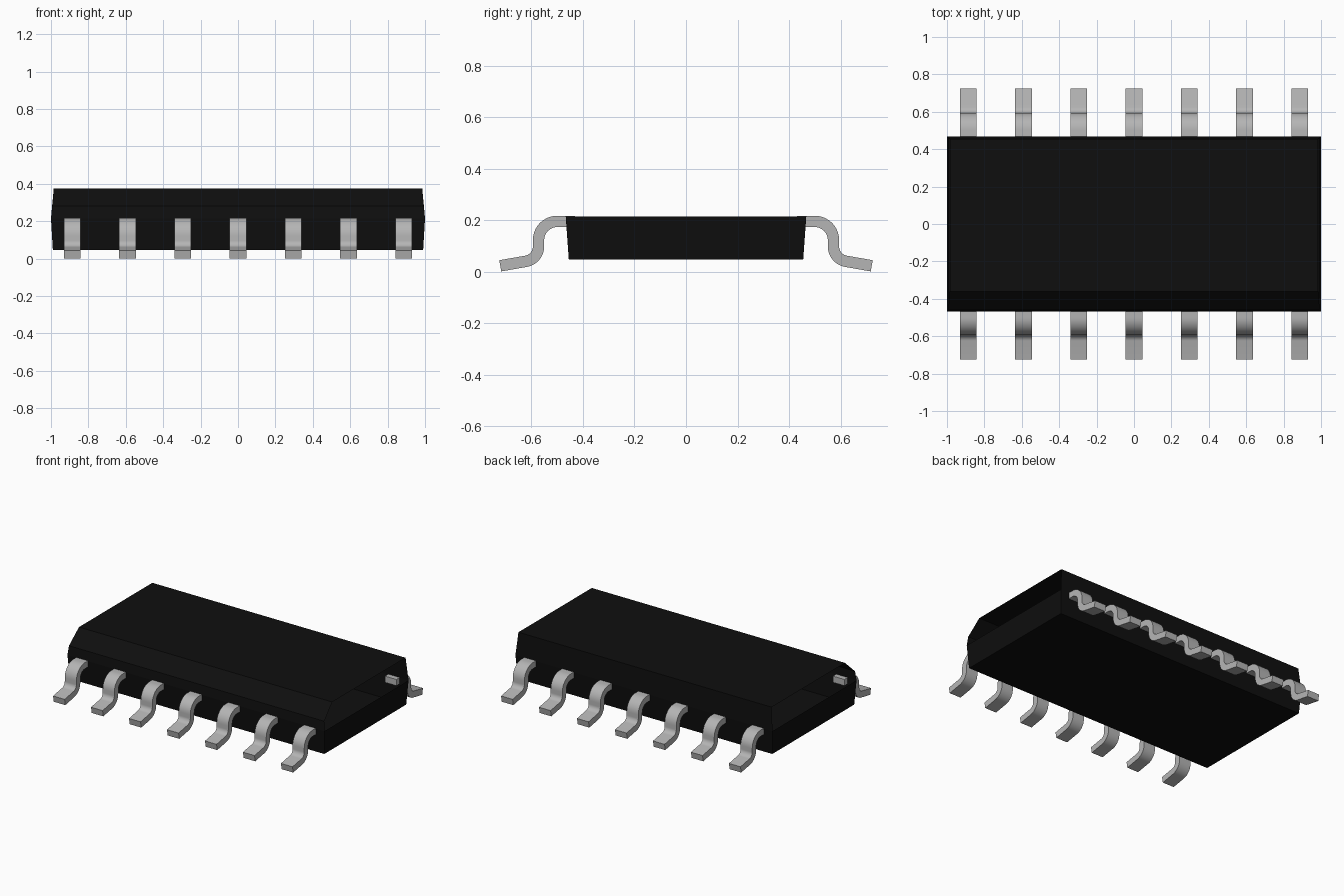
import bpy
import bmesh
from math import sin, cos, pi, radians
from mathutils import Vector

old = bpy.data.objects.get("Cube")
if old:
    bpy.data.objects.remove(old, do_unlink=True)


def make_material(name, value, roughness):
    mat = bpy.data.materials.new(name)
    mat.use_nodes = True
    colour = (value, value, value, 1)
    mat.diffuse_color = colour
    shader = mat.node_tree.nodes["Principled BSDF"]
    shader.inputs["Base Color"].default_value = colour
    shader.inputs["Roughness"].default_value = roughness
    return mat


def add_object(name, mesh):
    obj = bpy.data.objects.new(name, mesh)
    bpy.context.scene.collection.objects.link(obj)
    return obj


black = make_material("black plastic", 0.0045, 0.6)
grey = make_material("grey metal", 0.46, 0.4)

# Body shell: (half length, y, z) around the section, bottom front first
section = [(0.99, -0.455, 0.047), (1.0, -0.467, 0.215), (0.993, -0.46, 0.28),
           (0.985, -0.36, 0.375), (0.985, 0.455, 0.375),
           (1.0, 0.467, 0.215), (0.99, 0.455, 0.047)]
bm = bmesh.new()
left = [bm.verts.new((-x, y, z)) for x, y, z in section]
right = [bm.verts.new((x, y, z)) for x, y, z in section]
count = len(section)
for i in range(count):
    j = (i + 1) % count
    bm.faces.new((left[i], right[i], right[j], left[j]))
# End walls close only the lower half; the upper half is open
bm.faces.new([right[i] for i in (0, 6, 5, 1)])
bm.faces.new([left[i] for i in (1, 5, 6, 0)])
mesh = bpy.data.meshes.new("body")
bm.to_mesh(mesh)
bm.free()
mesh.materials.append(black)
add_object("body", mesh)


# Lead centre line in (y, z): shoulder, two bends and a sloping foot
def arc(cy, cz, radius, start, end, steps=10):
    angles = [radians(start + (end - start) * i / steps) for i in range(steps + 1)]
    return [Vector((cy + radius * cos(a), cz + radius * sin(a))) for a in angles]


slope = radians(10)
path = [Vector((0.43, 0.195))]
path += arc(0.50, 0.1225, 0.0725, 90, 0)
path += arc(0.6305, 0.0975, 0.058, 180, 260)
path.append(path[-1] + 0.102 * Vector((cos(slope), -sin(slope))))

# Sweep a rectangular strip along the centre line
width, thickness = 0.09, 0.044
bm = bmesh.new()
rings = []
for i, p in enumerate(path):
    tangent = (path[min(i + 1, len(path) - 1)] - path[max(i - 1, 0)]).normalized()
    normal = Vector((-tangent.y, tangent.x)) * thickness / 2
    ring = []
    for side, x in ((1, -width / 2), (1, width / 2), (-1, width / 2), (-1, -width / 2)):
        q = p + normal * side
        ring.append(bm.verts.new((x, q.x, q.y)))
    rings.append(ring)
for a, b in zip(rings, rings[1:]):
    for i in range(4):
        j = (i + 1) % 4
        bm.faces.new((a[i], a[j], b[j], b[i]))
bm.faces.new(rings[0])
bm.faces.new(rings[-1])
bmesh.ops.recalc_face_normals(bm, faces=bm.faces)
lead_mesh = bpy.data.meshes.new("lead")
bm.to_mesh(lead_mesh)
bm.free()
lead_mesh.materials.append(grey)

# Two rows of seven leads
leads = []
for row, turn in (("back", 0), ("front", pi)):
    for i in range(7):
        lead = add_object(f"{row}_lead_{i + 1}", lead_mesh)
        lead.location.x = (i - 3) * 0.2955
        lead.rotation_euler.z = turn
        leads.append(lead)

bpy.ops.object.select_all(action="DESELECT")
leads[0].select_set(True)
bpy.context.view_layer.objects.active = leads[0]
bpy.ops.object.shade_smooth_by_angle(angle=radians(40))
